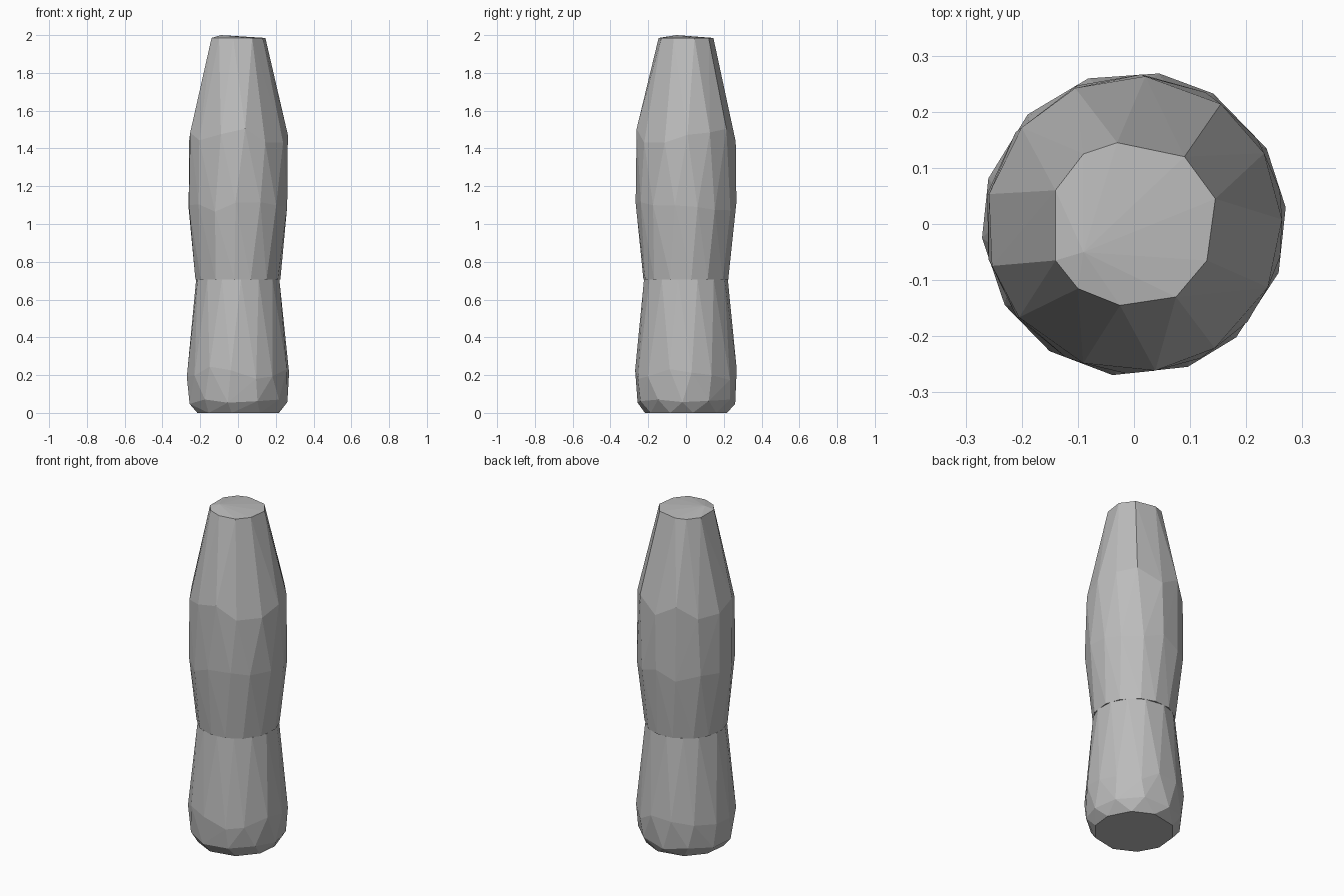
import bpy, bmesh, math, random

cube = bpy.data.objects.get("Cube")
if cube:
    bpy.data.objects.remove(cube, do_unlink=True)

random.seed(4)

grey = bpy.data.materials.new("plain_grey")
grey.use_nodes = True
colour = (0.5, 0.5, 0.5, 1)
grey.diffuse_color = colour
grey.node_tree.nodes["Principled BSDF"].inputs["Base Color"].default_value = colour


def ring(radius, z, sides, turn=0.0, wobble=0.0):
    """Points round the axis, uneven in height for a rough-cut look."""
    points = []
    for i in range(sides):
        a = turn + math.tau * (i + random.uniform(-0.1, 0.1)) / sides
        points.append((radius * math.cos(a), radius * math.sin(a),
                       z + random.uniform(-wobble, wobble)))
    return points


def faceted_part(name, points):
    """Wrap the points in a flat-faced convex skin."""
    bm = bmesh.new()
    for p in points:
        bm.verts.new(p)
    hull = bmesh.ops.convex_hull(bm, input=bm.verts[:])
    spare = {g for g in hull["geom_interior"] + hull["geom_unused"]
             if isinstance(g, bmesh.types.BMVert)}
    bmesh.ops.delete(bm, geom=list(spare), context="VERTS")
    bmesh.ops.recalc_face_normals(bm, faces=bm.faces[:])
    mesh = bpy.data.meshes.new(name)
    bm.to_mesh(mesh)
    bm.free()
    mesh.materials.append(grey)
    obj = bpy.data.objects.new(name, mesh)
    bpy.context.collection.objects.link(obj)
    return obj


# Lower bulb: flat foot, bevelled rim, belly, narrow waist
faceted_part("lower_body",
             ring(0.22, 0.0, 10, 0.2)
             + ring(0.262, 0.06, 11, 0.5, 0.015)
             + ring(0.272, 0.22, 14, 0.1, 0.05)
             + ring(0.223, 0.705, 14, 0.3))

# Upper body: narrow waist, long belly, shoulder and tapered tip
tip = [(-0.03, 0.145), (0.09, 0.12), (0.145, 0.045), (0.13, -0.065),
       (0.075, -0.13), (-0.025, -0.145), (-0.1, -0.115), (-0.14, -0.065),
       (-0.14, 0.06), (-0.09, 0.125)]
faceted_part("upper_body",
             ring(0.226, 0.705, 14, 0.1)
             + ring(0.267, 1.09, 14, 0.2, 0.03)
             + ring(0.264, 1.47, 13, 0.0, 0.04)
             + [(x, y, 1.985) for x, y in tip]
             + [(-0.09, -0.05, 2.0)])
